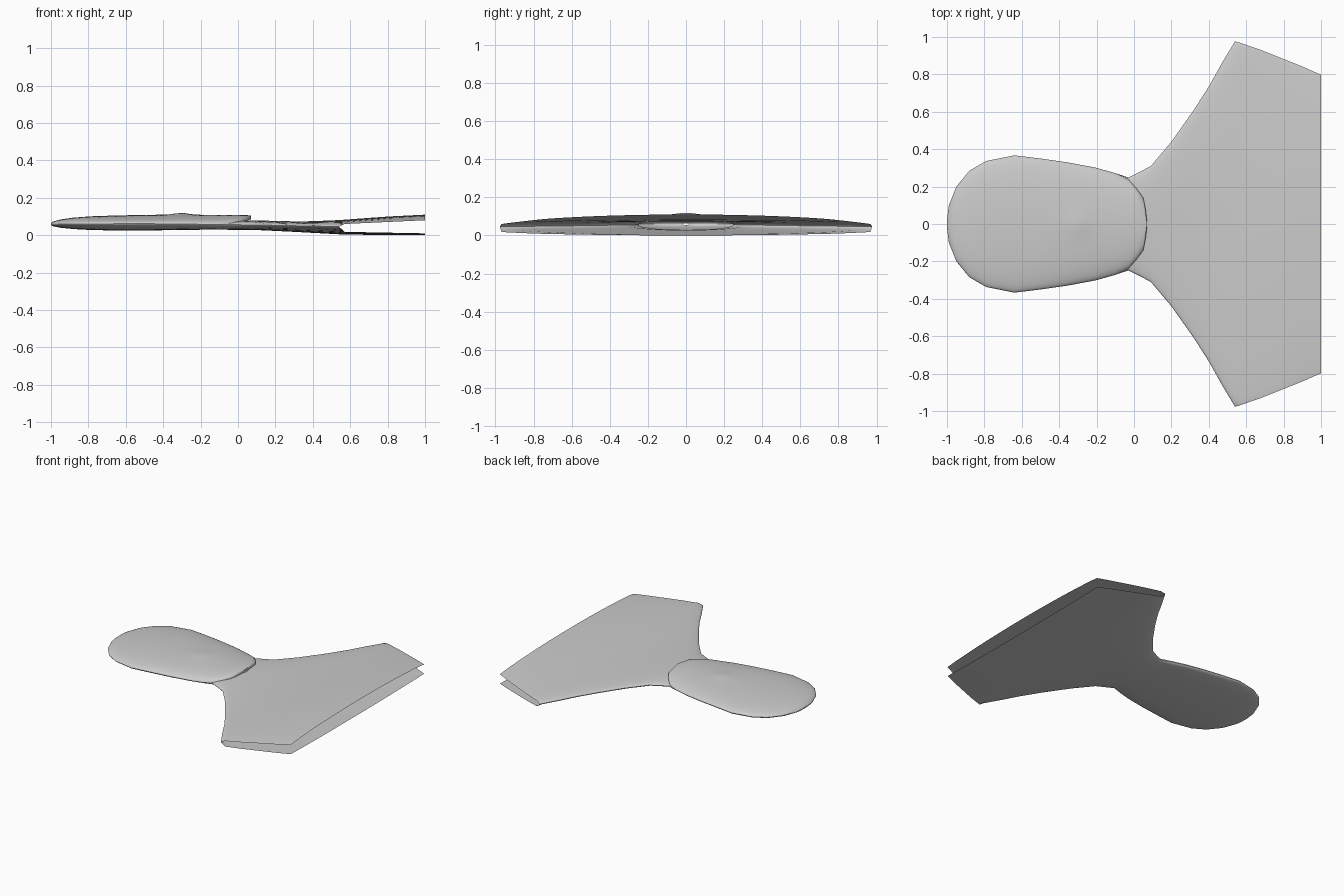
import bpy, bmesh, math

if "Cube" in bpy.data.objects:
    bpy.data.objects.remove(bpy.data.objects["Cube"])

COLS = 28
grey = bpy.data.materials.new("light grey")
grey.diffuse_color = (0.6, 0.6, 0.6, 1)
grey.use_nodes = True
grey.node_tree.nodes["Principled BSDF"].inputs["Base Color"].default_value = grey.diffuse_color


def shell(name, stations, bulge=None):
    """Loft an open half shell along x.
    Station: x, half width, rim height, centre height, roundness exponent."""
    bm = bmesh.new()
    rows = []
    for x, w, rim, mid, e in stations:
        row = []
        for j in range(COLS + 1):
            u = math.sin(math.pi * (j / COLS - 0.5))
            z = rim + (mid - rim) * max(0.0, 1 - u * u) ** e
            if bulge:
                z += bulge(x, u * w)
            row.append(bm.verts.new((x, u * w, z)))
        rows.append(row)
    for a, b in zip(rows, rows[1:]):
        for j in range(COLS):
            bm.faces.new((a[j], b[j], b[j + 1], a[j + 1]))
    # undersides face down
    if stations[1][3] < stations[1][2]:
        bmesh.ops.reverse_faces(bm, faces=bm.faces[:])
    me = bpy.data.meshes.new(name)
    bm.to_mesh(me)
    bm.free()
    me.materials.append(grey)
    ob = bpy.data.objects.new(name, me)
    bpy.context.collection.objects.link(ob)
    bpy.context.view_layer.objects.active = ob
    ob.select_set(True)
    bpy.ops.object.shade_smooth_by_angle(angle=math.radians(50))
    ob.select_set(False)


# Shared outline: x, half width
head = [(-1, 0.02), (-0.99, 0.1), (-0.95, 0.2), (-0.88, 0.285), (-0.79, 0.337),
        (-0.64, 0.367), (-0.5, 0.35), (-0.38, 0.333), (-0.33, 0.325),
        (-0.29, 0.317), (-0.25, 0.31), (-0.2, 0.3), (-0.1, 0.272)]
flare = [(-0.03, 0.248), (0.03, 0.278), (0.09, 0.31), (0.2, 0.44), (0.32, 0.61),
         (0.4, 0.735), (0.47, 0.86), (0.54, 0.977)]
opening = [(0.57, 0.968), (0.68, 0.93), (0.81, 0.878), (0.9, 0.842), (1.0, 0.798)]


def lerp(table, x):
    for (x0, z0), (x1, z1) in zip(table, table[1:]):
        if x <= x1:
            return z0 + (z1 - z0) * (x - x0) / (x1 - x0)
    return table[-1][1]


RIM = [(-1, 0.06), (-0.5, 0.062), (0.1, 0.055), (0.54, 0.046)]
HEAD_TOP = [(-1, 0.064), (-0.99, 0.073), (-0.95, 0.084), (-0.88, 0.094),
            (-0.79, 0.101), (-0.64, 0.106), (-0.33, 0.111), (0.07, 0.106)]
FLARE_TOP = [(-0.1, 0.082), (0.1, 0.079), (0.35, 0.073), (0.54, 0.081),
             (0.8, 0.1), (1, 0.11)]
BOTTOM = [(-1, 0.055), (-0.99, 0.048), (-0.95, 0.04), (-0.88, 0.033),
          (-0.79, 0.028), (-0.6, 0.024), (-0.15, 0.03), (0.1, 0.028),
          (0.3, 0.018), (0.54, 0.005), (0.8, 0.0), (1, 0.002)]


# Rounded head, ending in a lip that overlaps the neck
def nub(x, y):
    return 0.009 * math.exp(-((x + 0.3) / 0.045) ** 2 - (y / 0.06) ** 2)


lip = [(-0.03, 0.24, 0.062, 0.109, 0.45), (0.01, 0.195, 0.07, 0.109, 0.4),
       (0.05, 0.14, 0.08, 0.107, 0.3), (0.062, 0.08, 0.083, 0.106, 0.3),
       (0.069, 0.02, 0.085, 0.105, 0.3), (0.066, 0.018, 0.078, 0.08, 0.3)]
shell("head_top", [(x, w, lerp(RIM, x), lerp(HEAD_TOP, x), 0.5) for x, w in head] + lip, nub)

# Upper sheet of the flare, open at its far edges
top = [(x, w, lerp(RIM, x), lerp(FLARE_TOP, x), 0.4)
       for x, w in [(-0.1, 0.265)] + flare]
top += [(x, w, 0.06 + 0.02 * (x - 0.57) / 0.43, lerp(FLARE_TOP, x), 0.8)
        for x, w in opening]
shell("flare_top", top)

# Continuous underside of head, neck and flare
under = [(x, w, lerp(RIM, x), lerp(BOTTOM, x), 0.45) for x, w in head + flare]
under += [(x, w, 0.018 - 0.008 * (x - 0.57) / 0.43, lerp(BOTTOM, x), 0.8)
          for x, w in opening]
shell("underside", under)
